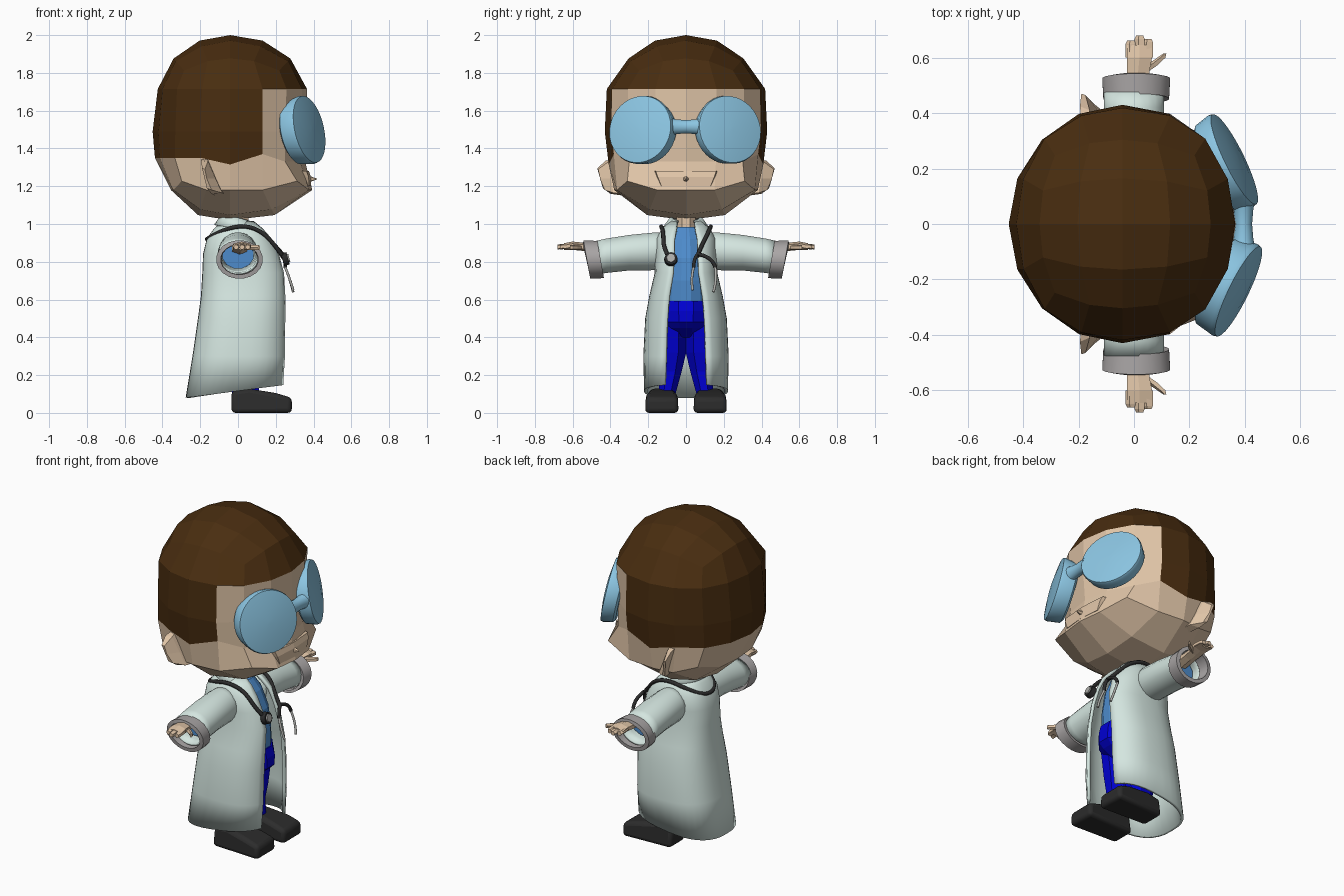
import bpy, bmesh, math
from mathutils import Vector, Matrix

if "Cube" in bpy.data.objects:
    bpy.data.objects.remove(bpy.data.objects["Cube"])

def material(name, *c):
    m = bpy.data.materials.new(name)
    m.diffuse_color = (*c, 1)
    m.use_nodes = True
    m.node_tree.nodes["Principled BSDF"].inputs["Base Color"].default_value = m.diffuse_color
    return m

HAIR = material("brown hair", .066, .026, .005)
SKIN = material("skin", .75, .56, .39)
GLASS = material("sky blue goggles", .26, .56, .76)
COAT = material("pale mint coat", .66, .79, .745)
CUFF = material("grey cuff", .40, .38, .38)
SHIRT = material("blue shirt", .075, .26, .60)
PANTS = material("deep blue trousers", 0, 0, .65)
BLACK = material("black leather", .025, .025, .025)
METAL = material("silver metal", .42, .42, .40)

def make(name, bm, mats, smooth=None):
    bmesh.ops.recalc_face_normals(bm, faces=bm.faces[:])
    me = bpy.data.meshes.new(name)
    bm.to_mesh(me)
    bm.free()
    ob = bpy.data.objects.new(name, me)
    bpy.context.collection.objects.link(ob)
    for m in mats if isinstance(mats, list) else [mats]:
        me.materials.append(m)
    if smooth:
        bpy.ops.object.select_all(action='DESELECT')
        bpy.context.view_layer.objects.active = ob
        ob.select_set(True)
        bpy.ops.object.shade_smooth_by_angle(angle=math.radians(smooth))
    return ob

def loft(name, rings, mat, smooth=None, closed=True, caps=True):
    bm = bmesh.new()
    rows = [[bm.verts.new(p) for p in r] for r in rings]
    n = len(rows[0])
    for a, b in zip(rows, rows[1:]):
        for i in range(n if closed else n - 1):
            j = (i + 1) % n
            bm.faces.new((a[i], a[j], b[j], b[i]))
    if caps:
        bm.faces.new(rows[0])
        bm.faces.new(rows[-1])
    return make(name, bm, mat, smooth)

def angles(n):
    return [2 * math.pi * (i + .5) / n for i in range(n)]

def zring(z, cx, cy, rx, ry, n=12):
    return [(cx + rx * math.cos(a), cy + ry * math.sin(a), z) for a in angles(n)]

def yring(y, cx, cz, rx, rz, n=20, slant=0):
    return [(cx + rx * math.cos(a), y + slant * math.sin(a), cz + rz * math.sin(a)) for a in angles(n)]

def solidify(ob, t, offset=0):
    m = ob.modifiers.new("thickness", 'SOLIDIFY')
    m.thickness, m.offset = t, offset

def tube(name, pts, r, mat):
    cu = bpy.data.curves.new(name, 'CURVE')
    cu.dimensions = '3D'
    cu.bevel_depth, cu.bevel_resolution, cu.use_fill_caps = r, 2, True
    sp = cu.splines.new('NURBS')
    sp.points.add(len(pts) - 1)
    for p, co in zip(sp.points, pts):
        p.co = (*co, 1)
    sp.use_endpoint_u, sp.order_u, sp.resolution_u = True, 3, 6
    ob = bpy.data.objects.new(name, cu)
    bpy.context.collection.objects.link(ob)
    cu.materials.append(mat)

# Head: faceted quad sphere with widened jaw, hair coloured by grid cell
bm = bmesh.new()
bmesh.ops.create_cube(bm, size=2)
bmesh.ops.subdivide_edges(bm, edges=bm.edges[:], cuts=3, use_grid_fill=True)
for f in bm.faces:
    c = f.calc_center_median()
    f.material_index = 1 if c.z > .5 or (c.z > -.5 and c.x < .5) else 0
for v in bm.verts:
    k = v.co.copy()
    d = Vector([math.tan(t * math.pi / 4) for t in k]).normalized()
    x, y, z = .41 * d.x, .43 * d.y, .49 * d.z + 1.51
    rim = max(abs(k.x), abs(k.y)) > .9
    if rim and abs(k.z) < .6:
        z = {1: 1.715, 0: 1.49, -1: 1.335}[round(k.z * 2)]
        if k.z > .2:
            x, y = x * (1.075 if x > 0 else 1.01), y * 1.055
        if k.z < -.2:
            x, y = x * 1.05, y * 1.03
            z = 1.35 if k.x < -.2 else 1.315 if k.x < .2 else 1.37 if k.x < .7 else 1.33
        if k.x == .5:
            x = .172
    if k.z > .9:
        z += .02 if rim else .008 if d.z < .99 else 0
        x *= 1.1 if x > 0 else 1.03
    if k.z < -.9:
        x *= 1.5 if x > 0 else 1.08
        y *= 1.25
        z = max(z, 1.18) if rim else max(z - .01, 1.02)
    v.co = (x - .042, y, z)
make("head_and_hair", bm, [SKIN, HAIR])

# Nose tip and upper lip
bm = bmesh.new()
bmesh.ops.create_cone(bm, segments=5, radius1=.022, radius2=.002, depth=.05, cap_ends=True,
                      matrix=Matrix.Translation((.393, 0, 1.238)) @ Matrix.Rotation(math.pi / 2, 4, 'Y'))
make("nose", bm, SKIN)
loft("lip", [[(.3, -y * 1.1, z), (x - .012, -y, z), (x, 0, z), (x - .012, y, z), (.3, y * 1.1, z)]
             for z, x, y in ((1.2, .388, .13), (1.25, .386, .15), (1.28, .375, .16))], SKIN)

# Neck
loft("neck", [zring(.93, 0, 0, .06, .055, 8), zring(1.06, 0, 0, .06, .055, 8)], SKIN)

# Goggles: tilted lens drums joined by a bridge
for s, cx, cy, t in ((-1, .358, .234, .075), (1, .343, .224, .06)):
    rot = Vector((.88, s * .43, .2)).to_track_quat('Z', 'Y').to_matrix().to_4x4()
    mat4 = Matrix.Translation((cx, s * cy, 1.497)) @ rot
    prof = ((.155, -t), (.172, -t + .012), (.184, .008), (.18, .022), (.167, .024), (.09, .034), (.01, .037))
    loft("goggle_lens", [[mat4 @ Vector(p) for p in zring(d, 0, 0, r, r, 36)] for r, d in prof], GLASS, 35)
loft("goggle_bridge", [yring(y, .395, 1.515, r * .9, r) for y, r in
                       ((-.08, .046), (-.055, .04), (0, .035), (.055, .04), (.08, .046))], GLASS, 50)

# Coat: open-front shell; rows are height, back x, front x, half width, half opening
P = .76
rows = []
for z, xb, xf, hw, gap in ((.08, -.268, .25, .213, .11), (.3, -.232, .255, .217, .105), (.5, -.203, .255, .207, .098),
                           (.62, -.187, .255, .185, .088), (.74, -.18, .245, .157, .068), (.84, -.176, .215, .155, .062),
                           (.92, -.157, .175, .15, .06), (.97, -.12, .13, .12, .05), (1.01, -.075, .085, .075, .045)):
    a0 = math.asin((gap / hw) ** (1 / P))
    ring = []
    for i in range(33):
        a = a0 + (2 * math.pi - 2 * a0) * i / 32
        c, s = math.cos(a), math.sin(a)
        x = (xb + xf) / 2 + (xf - xb) / 2 * math.copysign(abs(c) ** P, c)
        y = hw * math.copysign(abs(s) ** P, s)
        ring.append((x, y, z + (.07 * (x - xb) / (xf - xb) if z < .1 else 0)))
    rows.append(ring)
solidify(loft("coat_body", rows, COAT, 50, closed=False, caps=False), .018)

# Collar: flared open band
rows = []
for z, r in ((1.03, .07), (1.025, .085), (.975, .122)):
    rows.append([(r * math.cos(a), r * math.sin(a), z - .02 * math.cos(a))
                 for a in [.6 + (2 * math.pi - 1.2) * i / 20 for i in range(21)]])
solidify(loft("coat_collar", rows, COAT, 40, closed=False, caps=False), .01)

# Shirt and trousers
loft("shirt", [zring(z, .02, 0, rx, ry, 16) for z, rx, ry in
               ((.58, .185, .14), (.7, .185, .13), (.82, .165, .125), (.92, .12, .11), (.985, .07, .07))], SHIRT)
loft("trouser_hips", [zring(z, .02, 0, rx, ry, 12) for z, rx, ry in
                      ((.592, .195, .15), (.54, .21, .15), (.48, .21, .145), (.45, .18, .13), (.4, .10, .10))], PANTS)

for s in (1, -1):
    # Ear
    loft("ear", [[(-.19, s * .37, 1.345), (-.16, s * .37, 1.35), (-.11, s * .34, 1.24), (-.07, s * .32, 1.16), (-.12, s * .33, 1.15)],
                 [(-.195, s * .425, 1.335), (-.16, s * .41, 1.33), (-.12, s * .395, 1.24), (-.085, s * .385, 1.165), (-.14, s * .40, 1.16)],
                 [(-.19, s * .47, 1.295), (-.175, s * .465, 1.29), (-.165, s * .455, 1.24), (-.14, s * .43, 1.18), (-.165, s * .44, 1.19)]], SKIN)
    # Sleeve and turned cuff, both open at the wrist, with the shirt sleeve inside
    sl = loft("sleeve", [yring(s * y, .0, cz, rx, rz) for y, cz, rx, rz in
                         ((.09, .865, .08, .085), (.17, .855, .097, .095), (.3, .848, .101, .089), (.42, .832, .103, .086), (.475, .822, .104, .084))],
              COAT, 50, caps=False)
    solidify(sl, .012)
    loft("shirt_sleeve", [yring(s * y, 0, z, .085, .072, 12) for y, z in ((.1, .86), (.41, .835))], SHIRT)
    cuff = [yring(s * y, .008, .812, rx, rz, 20, s * .018) for y, rx, rz in
            ((.455, .1, .085), (.452, .12, .1), (.525, .124, .102), (.528, .1, .08), (.46, .096, .078))]
    loft("cuff", cuff, CUFF, 40, caps=False)
    # Arm, hand and fingers
    loft("hand", [yring(s * y, cx, cz, rx, rz, 6) for y, cx, cz, rx, rz in
                  ((.3, 0, .86, .045, .035), (.5, .012, .875, .045, .024), (.55, .015, .88, .047, .022), (.6, .02, .885, .052, .022), (.645, .02, .88, .052, .018))], SKIN)
    for x, end in ((-.01, .662), (.022, .68), (.052, .668)):
        loft("finger", [yring(s * y, x, z, r, .014, 5) for y, z, r in
                        ((.6, .884, .02), (end - .012, .88, .02), (end, .877, .014))], SKIN)
    loft("thumb", [yring(s * y, x, .875, rx, .014, 5) for y, x, rx in
                   ((.55, .04, .015), (.575, .07, .022), (.6, .1, .016), (.615, .112, .006))], SKIN)
    # Trouser leg
    loft("trouser_leg", [zring(z, cx, s * cy, rx, ry, 8) for z, cx, cy, rx, ry in
                         ((.48, .03, .068, .14, .078), (.32, .03, .07, .115, .077), (.22, .03, .08, .09, .062), (.1, .04, .1, .075, .048))], PANTS)
    # Shoe: rounded low profile, tall at the ankle
    bm = bmesh.new()
    vs = [(-.035, .075, 0), (.285, .09, 0), (.285, .085, .08), (.2, .082, .105), (.06, .06, .128), (-.035, .058, .115)]
    a = [bm.verts.new((x, s * .128 - w, z)) for x, w, z in vs]
    b = [bm.verts.new((x, s * .128 + w, z)) for x, w, z in vs]
    bm.faces.new(a)
    bm.faces.new(b[::-1])
    for i in range(6):
        j = (i + 1) % 6
        bm.faces.new((a[i], b[i], b[j], a[j]))
    ob = make("shoe", bm, BLACK, 60)
    m = ob.modifiers.new("rounding", 'BEVEL')
    m.width, m.segments, m.limit_method = .022, 3, 'ANGLE'

# Stethoscope: neck loop, chest piece, forked ear tubes
tube("stethoscope_loop", [(.245, -.085, .815), (.21, -.12, .87), (.13, -.12, .96), (.03, -.135, .995), (-.09, -.12, .965), (-.165, -.05, .92),
                          (-.165, .05, .92), (-.09, .12, .965), (.03, .135, .995), (.13, .12, .96), (.2, .08, .88), (.245, .06, .83)], .011, BLACK)
turn = Matrix.Translation((.25, -.08, .815)) @ Matrix.Rotation(math.radians(75), 4, 'Y')
for name, r, depth, dz, mat in (("chest_piece", .036, .03, 0, BLACK), ("chest_piece_face", .024, .008, .018, METAL)):
    bm = bmesh.new()
    bmesh.ops.create_cone(bm, segments=20, radius1=r, radius2=r * .92, depth=depth, cap_ends=True,
                          matrix=turn @ Matrix.Translation((0, 0, dz)))
    make(name, bm, mat, 40)
for mid, bend, end in (((.25, .155, .77), (.275, .165, .71), (.292, .145, .64)), ((.25, .04, .77), (.275, .025, .71), (.292, .035, .65))):
    tube("fork_tube", [(.24, .065, .84), (.25, (.065 + mid[1]) / 2 + (.03 if mid[1] > .1 else -.01), .825), mid], .01, BLACK)
    tube("ear_tube", [mid, bend, end], .007, METAL)
